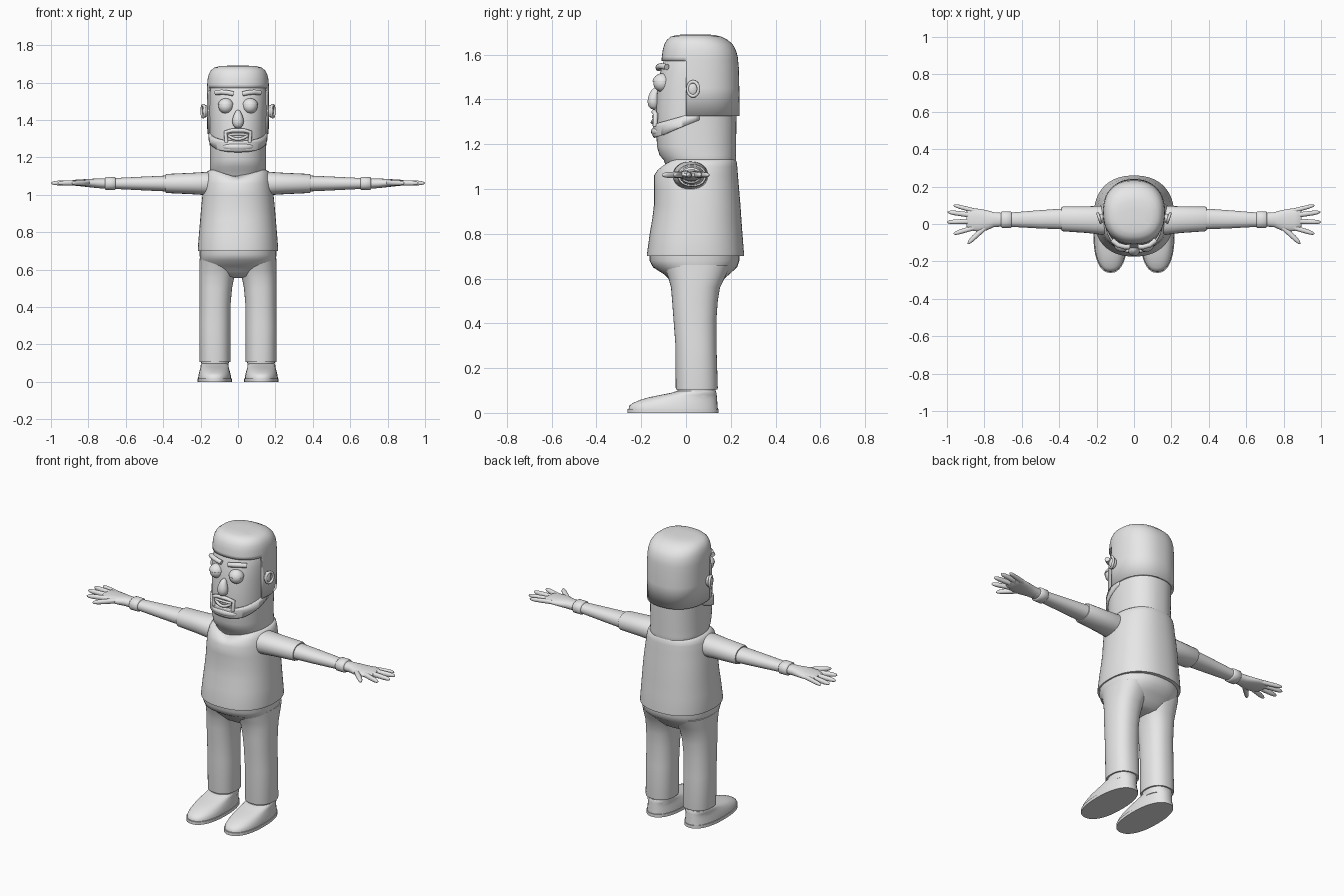
import bpy, bmesh, math
from mathutils import Vector

grey = bpy.data.materials.new("plain grey")
grey.diffuse_color = (0.8, 0.8, 0.8, 1)


def finish(name, bm, angle=42, solid=0):
    bmesh.ops.recalc_face_normals(bm, faces=bm.faces[:])
    me = bpy.data.meshes.new(name)
    bm.to_mesh(me)
    bm.free()
    me.materials.append(grey)
    me.polygons.foreach_set("use_smooth", [True] * len(me.polygons))
    me.set_sharp_from_angle(angle=math.radians(angle))
    ob = bpy.data.objects.new(name, me)
    bpy.context.collection.objects.link(ob)
    if solid:
        m = ob.modifiers.new("thickness", 'SOLIDIFY')
        m.thickness = solid
        m.offset = -1
    return ob


def loft(rows, along="z", n=2.2, seg=40, caps=True):
    """rows: (position, centre u, centre v, radius u, radius v)"""
    bm = bmesh.new()
    rings = []
    for t, cu, cv, ru, rv in rows:
        ring = []
        for i in range(seg):
            a = 2 * math.pi * i / seg
            c, s = math.cos(a), math.sin(a)
            u = cu + ru * math.copysign(abs(c) ** (2 / n), c)
            v = cv + rv * math.copysign(abs(s) ** (2 / n), s)
            ring.append(bm.verts.new((u, v, t) if along == "z" else (t, u, v)))
        rings.append(ring)
    for a, b in zip(rings, rings[1:]):
        for i in range(seg):
            j = (i + 1) % seg
            bm.faces.new((a[i], a[j], b[j], b[i]))
    if caps:
        bm.faces.new(rings[0])
        bm.faces.new(rings[-1])
    return bm


def body(rows, cx=0, **kw):
    """rows: (z, half width, front y, back y)"""
    return loft([(z, cx, (f + b) / 2, w, (b - f) / 2) for z, w, f, b in rows], **kw)


def cut(bm, co, no, clear=False):
    bmesh.ops.bisect_plane(bm, geom=bm.verts[:] + bm.edges[:] + bm.faces[:], dist=1e-5,
                           plane_co=co, plane_no=no, clear_outer=clear)


def ball(name, loc, rad):
    bm = bmesh.new()
    bmesh.ops.create_uvsphere(bm, u_segments=24, v_segments=16, radius=1)
    for v in bm.verts:
        v.co = Vector(loc) + Vector([v.co[i] * rad[i] for i in range(3)])
    return finish(name, bm, 60)


def tube(name, pts, r, cyclic=False):
    cu = bpy.data.curves.new(name, 'CURVE')
    cu.dimensions = '3D'
    cu.bevel_depth = r
    cu.bevel_resolution = 3
    cu.use_fill_caps = True
    sp = cu.splines.new('POLY')
    sp.points.add(len(pts) - 1)
    for p, q in zip(sp.points, pts):
        p.co = (*q, 1)
    sp.use_cyclic_u = cyclic
    cu.materials.append(grey)
    ob = bpy.data.objects.new(name, cu)
    bpy.context.collection.objects.link(ob)


# shirt with V-shaped neckline
bm = body([(.70, .214, -.174, .259), (.712, .215, -.174, .259), (.80, .208, -.162, .252),
           (.87, .202, -.15, .247), (.93, .197, -.143, .243), (1.0, .19, -.143, .237),
           (1.06, .182, -.143, .232), (1.10, .175, -.128, .229), (1.123, .166, -.11, .226),
           (1.132, .153, -.102, .221)], n=2.3, seg=64)
for v in bm.verts:
    if v.co.z > 1.09 and v.co.y < 0.02:
        v.co.z -= .042 * max(0, 1 - abs(v.co.x) / .13) * (v.co.z - 1.07) / .062
finish("shirt", bm)

# trousers: hips and two legs
finish("hips", body([(.555, .06, .0, .10), (.565, .12, -.045, .135), (.59, .165, -.068, .16),
                     (.62, .192, -.10, .195), (.65, .202, -.147, .228), (.68, .206, -.163, .238),
                     (.72, .206, -.163, .238)], n=2.3))
for side, s in (("left", 1), ("right", -1)):
    finish(side + "_leg", loft([(z, s * c, (f + b) / 2, w, (b - f) / 2) for z, c, w, f, b in (
        (.105, .123, .082, -.045, .141), (.112, .123, .083, -.046, .142),
        (.30, .124, .083, -.047, .136), (.42, .122, .083, -.056, .136),
        (.50, .119, .087, -.062, .142), (.56, .113, .093, -.067, .152),
        (.60, .106, .10, -.078, .172), (.66, .10, .105, -.10, .20))], n=2.3))
    # socks, shoes and soles
    finish(side + "_sock", body([(.07, .072, -.035, .13), (.11, .074, -.038, .133)], s * .123))
    finish(side + "_shoe", body([(.018, .088, -.256, .142), (.032, .087, -.254, .141),
                                 (.045, .084, -.235, .14), (.058, .081, -.205, .139),
                                 (.07, .077, -.165, .138), (.08, .075, -.115, .137),
                                 (.09, .074, -.065, .136), (.097, .071, -.042, .133)],
                                s * .125, n=2.3), 50)
    finish(side + "_sole", body([(0, .092, -.262, .146), (.018, .092, -.262, .146)],
                                s * .125, n=2.3))

# arms, bands and hands
for side, s in (("left", 1), ("right", -1)):
    def arm(part, rows, **kw):
        finish(side + "_" + part, loft([(s * r[0],) + tuple(r[1:]) for r in rows],
                                       along="x", seg=24, **kw), 50)
    arm("sleeve", [(.12, .02, 1.06, .066, .055), (.17, .02, 1.06, .078, .062),
                   (.25, .023, 1.06, .071, .057), (.38, .027, 1.06, .066, .051),
                   (.388, .027, 1.06, .062, .048)])
    arm("forearm", [(.37, .027, 1.06, .056, .043), (.50, .025, 1.06, .049, .037),
                    (.66, .023, 1.06, .038, .029), (.73, .023, 1.06, .036, .027)])
    arm("wrist_band", [(.655, .023, 1.06, .04, .031), (.66, .023, 1.06, .045, .036),
                       (.705, .023, 1.06, .045, .036), (.71, .023, 1.06, .04, .031)])
    arm("palm", [(.70, .023, 1.06, .036, .027), (.75, .023, 1.061, .04, .026),
                 (.785, .02, 1.062, .053, .023), (.82, .02, 1.063, .06, .02),
                 (.86, .023, 1.064, .061, .017), (.885, .028, 1.064, .054, .014),
                 (.895, .028, 1.064, .042, .008)])
    for part, a, b, r in (("little_finger", (.84, .068), (.965, .1), .012),
                          ("ring_finger", (.85, .045), (.996, .064), .0135),
                          ("middle_finger", (.85, .015), (1.0, .01), .0135),
                          ("index_finger", (.84, -.015), (.965, -.052), .0135),
                          ("thumb", (.79, -.012), (.89, -.103), .019)):
        arm(part, [(a[0] + (b[0] - a[0]) * t, a[1] + (b[1] - a[1]) * t, 1.064 - .002 * t,
                    r * k, min(r, .014) * k)
                   for t, k in ((0, 1), (.4, 1), (.75, .92), (.9, .72), (.97, .42), (1, .1))])

# head and neck
finish("head", body([(1.05, .13, -.07, .20), (1.13, .149, -.10, .223), (1.15, .15, -.118, .223),
                     (1.19, .15, -.13, .224), (1.33, .152, -.134, .225), (1.45, .155, -.128, .225),
                     (1.52, .155, -.115, .224), (1.58, .153, -.098, .22), (1.64, .13, -.07, .18)],
                    n=2.3, seg=64))

# hair shell: full at the back, open over the face
bm = body([(1.325, .164, -.13, .24), (1.45, .166, -.12, .238), (1.54, .166, -.112, .236),
           (1.59, .165, -.108, .231), (1.62, .162, -.104, .223), (1.645, .156, -.097, .209),
           (1.665, .145, -.086, .187), (1.68, .126, -.068, .158), (1.688, .095, -.04, .125),
           (1.69, .05, .0, .08)], n=2.3, seg=64)
cut(bm, (0, 0, 0), (0, 1, 0))
cut(bm, (0, 0, 1.572), (0, 0, 1))
gone = [f for f in bm.faces if (f.calc_center_median().y < 0 and f.calc_center_median().z < 1.572)
        or f.calc_center_median().z < 1.3251]
bmesh.ops.delete(bm, geom=gone, context='FACES')
finish("hair", bm, solid=.013)

# beard shell wrapping the jaw
bm = body([(1.20, .145, -.128, .225), (1.225, .153, -.142, .23), (1.24, .156, -.15, .23),
           (1.28, .157, -.148, .23), (1.36, .158, -.14, .23)], n=2.3, seg=64, caps=False)
cut(bm, (0, .06, 0), (0, 1, 0), True)
cut(bm, (0, -.14, 1.228), (0, .4, -1), True)
cut(bm, (0, -.14, 1.29), (0, -.28, 1), True)
finish("beard", bm, solid=.012)

# moustache frame, lips and teeth
tube("goatee_frame", [(-.062, -.138, 1.28), (-.066, -.136, 1.335), (-.03, -.143, 1.344),
                      (.03, -.143, 1.344), (.066, -.136, 1.335), (.062, -.138, 1.28)], .011)
tube("lower_lip", [(.052 * t, -.15 + .012 * t * t, 1.297 + .02 * t * t)
                   for t in [i / 5 - 1 for i in range(11)]], .008)
tube("upper_lip", [(.052 * t, -.146 + .01 * t * t, 1.324 - .004 * t * t)
                   for t in [i / 5 - 1 for i in range(11)]], .007)
ball("teeth", (0, -.13, 1.312), (.05, .014, .016))
ball("chin", (0, -.12, 1.256), (.085, .036, .027))

# nose
finish("nose", loft([(z, 0, y, w, d) for z, y, w, d in (
    (1.355, -.14, .006, .006), (1.359, -.142, .016, .016), (1.37, -.144, .026, .024),
    (1.39, -.145, .031, .027), (1.41, -.144, .028, .025), (1.43, -.14, .021, .021),
    (1.445, -.135, .014, .016), (1.453, -.13, .005, .007))], n=2, seg=24), 60)

for side, s in (("left", 1), ("right", -1)):
    # eyes with half-closed lids
    ball(side + "_eye", (s * .065, -.107, 1.473), (.039, .039, .039))
    bm = bmesh.new()
    bmesh.ops.create_uvsphere(bm, u_segments=24, v_segments=16, radius=.043)
    bmesh.ops.translate(bm, vec=(s * .065, -.107, 1.473), verts=bm.verts[:])
    cut(bm, (0, 0, 1.48), (0, 0, -1), True)
    finish(side + "_eyelid", bm, solid=.004)
    # eyebrows
    tube(side + "_eyebrow", [(s * x, y, z) for x, y, z in (
        (.024, -.122, 1.539), (.05, -.122, 1.545), (.085, -.112, 1.549), (.118, -.086, 1.545))], .0135)
    # ears
    ball(side + "_ear", (s * .175, .03, 1.447), (.016, .025, .034))
    tube(side + "_ear_rim", [(s * (.186 + .008 * math.cos(a)), .032 + .024 * math.cos(a),
                              1.447 + .032 * math.sin(a))
                             for a in [2 * math.pi * i / 24 for i in range(24)]], .0075, True)
